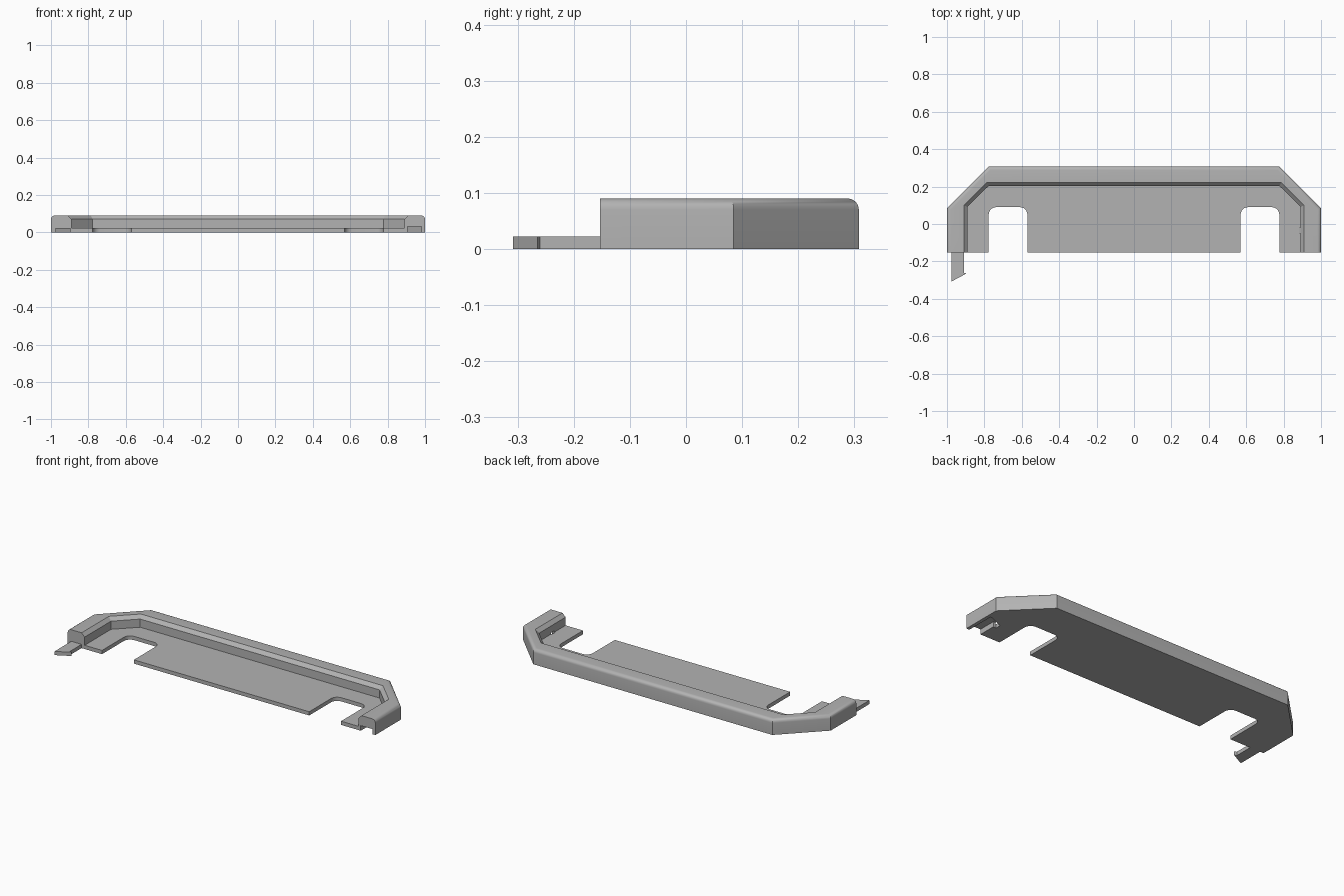
import bpy, bmesh, math

cube = bpy.data.objects.get("Cube")
if cube:
    bpy.data.objects.remove(cube, do_unlink=True)

FRONT, BACK = -0.153, 0.308      # depth limits of the cover
CORNER_X, CORNER_Y = 0.777, 0.085
HEIGHT, THICK, FILLET = 0.09, 0.022, 0.02

grey = bpy.data.materials.new("plain grey")
grey.use_nodes = True
colour = (0.45, 0.45, 0.45, 1)
grey.diffuse_color = colour
grey.node_tree.nodes["Principled BSDF"].inputs["Base Color"].default_value = colour


def make_object(name, bm):
    bmesh.ops.recalc_face_normals(bm, faces=bm.faces[:])
    mesh = bpy.data.meshes.new(name)
    bm.to_mesh(mesh)
    bm.free()
    mesh.materials.append(grey)
    obj = bpy.data.objects.new(name, mesh)
    bpy.context.collection.objects.link(obj)
    return obj


def prism(name, outline, z0, z1):
    """Extrude a flat outline between two heights."""
    bm = bmesh.new()
    face = bm.faces.new([bm.verts.new((x, y, z0)) for x, y in outline])
    top = bmesh.ops.extrude_face_region(bm, geom=[face])["geom"]
    bmesh.ops.translate(bm, vec=(0, 0, z1 - z0),
                        verts=[v for v in top if isinstance(v, bmesh.types.BMVert)])
    return make_object(name, bm)


def arc(cx, cy, r, start, end, steps=6):
    """Points on an arc, angles in degrees."""
    angles = [math.radians(start + (end - start) * i / steps) for i in range(steps + 1)]
    return [(cx + r * math.cos(a), cy + r * math.sin(a)) for a in angles]


def mirrored(half):
    """Continue a right-hand path onto the left-hand side."""
    return half + [(-x, y) for x, y in reversed(half)]


def outer_path(inset):
    shift = inset * math.tan(math.radians(22.5))
    return mirrored([(1 - inset, FRONT), (1 - inset, CORNER_Y - shift),
                     (CORNER_X - shift, BACK - inset)])


# Raised rim: rings of the cross-section, lofted along the chamfered path
top_edge = mirrored([(0.91, FRONT), (0.91, 0.1), (0.787, 0.222)])
wall_half = [(0.89, FRONT), (0.89, 0.092), (0.778, 0.203)]
wall = mirrored(wall_half)
rows = [(outer_path(0), 0)]
for d, z in arc(FILLET, HEIGHT - FILLET, FILLET, 180, 90):
    rows.append((outer_path(d), z))
rows += [(top_edge, HEIGHT), (wall, 0.07), (wall, 0)]

bm = bmesh.new()
grid = [[bm.verts.new((x, y, z)) for x, y in path] for path, z in rows]
for a, b in zip(grid, grid[1:] + grid[:1]):
    for i in range(len(a) - 1):
        bm.faces.new((a[i], a[i + 1], b[i + 1], b[i]))
for end in (0, -1):
    bm.faces.new([row[end] for row in grid])
rim = make_object("rim", bm)

# Floor plate with two round-cornered slots open to the front
r = 0.04
slot_in, slot_out, slot_top = 0.57, 0.777, 0.09
slot = ([(slot_in, FRONT)] + arc(slot_in + r, slot_top - r, r, 180, 90)
        + arc(slot_out - r, slot_top - r, r, 90, 0) + [(slot_out, FRONT)])
plate = prism("floor_plate", mirrored(slot + wall_half), 0, THICK)

# Barbed snap tab on one end
tab = prism("snap_tab", [(-0.977, FRONT), (-0.977, -0.308), (-0.896, -0.265),
                         (-0.91, -0.26), (-0.91, FRONT)], 0, THICK)

# Matching socket cut into the other end
socket = prism("socket_cutter", [(0.98, FRONT - 0.05), (0.98, 0.02), (0.886, -0.02),
                                 (0.886, -0.05), (0.905, -0.05), (0.905, FRONT - 0.05)],
               -0.02, 0.03)
socket.hide_render = True
socket.hide_viewport = True
socket.display_type = 'WIRE'

for obj in (rim, plate):
    cut = obj.modifiers.new("socket", 'BOOLEAN')
    cut.operation = 'DIFFERENCE'
    cut.solver = 'EXACT'
    cut.object = socket

# Smooth only the rounded edges, apply the cuts, and drop the cutter
bpy.context.view_layer.update()
for obj in (rim, plate):
    bpy.ops.object.select_all(action='DESELECT')
    bpy.context.view_layer.objects.active = obj
    obj.select_set(True)
    bpy.ops.object.modifier_apply(modifier="socket")
    bpy.ops.object.shade_smooth_by_angle(angle=math.radians(30))
bpy.data.objects.remove(socket, do_unlink=True)
